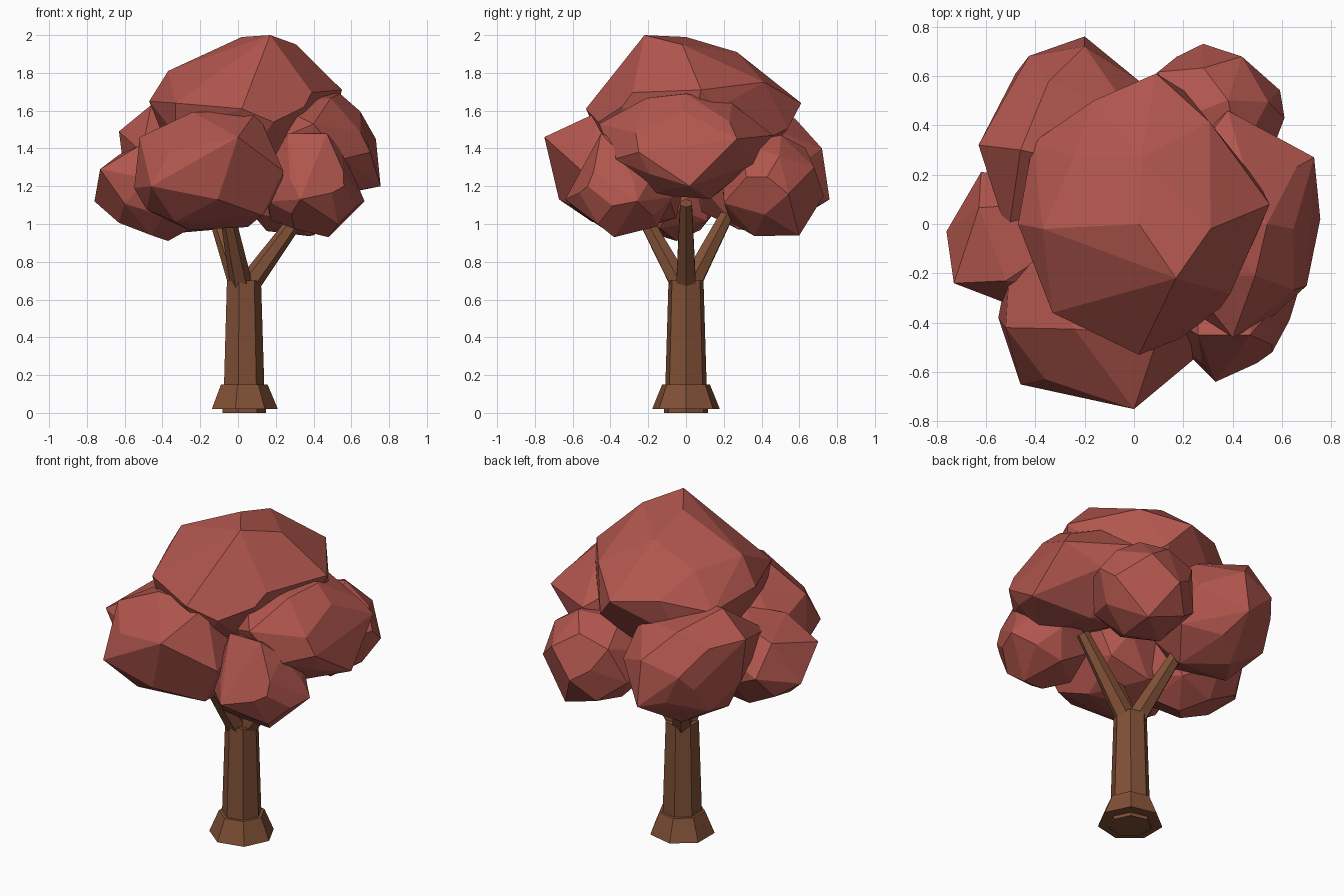
import bpy
import bmesh
import math
import random
from mathutils import Vector

old = bpy.data.objects.get("Cube")
if old:
    bpy.data.objects.remove(old, do_unlink=True)


def make_material(name, colour):
    mat = bpy.data.materials.new(name)
    mat.use_nodes = True
    mat.diffuse_color = colour
    mat.node_tree.nodes["Principled BSDF"].inputs["Base Color"].default_value = colour
    return mat


bark = make_material("brown bark", (0.215, 0.08, 0.037, 1))
leaves = make_material("red leaves", (0.44, 0.093, 0.075, 1))


def finish(bm, name, mat):
    bmesh.ops.recalc_face_normals(bm, faces=bm.faces[:])
    mesh = bpy.data.meshes.new(name)
    bm.to_mesh(mesh)
    bm.free()
    mesh.materials.append(mat)
    obj = bpy.data.objects.new(name, mesh)
    bpy.context.collection.objects.link(obj)


def loft(name, rings, sides, mat):
    """Skin a closed tube through (centre, radius, axis) rings."""
    bm = bmesh.new()
    loops = []
    for centre, radius, axis in rings:
        turn = Vector((0, 0, 1)).rotation_difference(Vector(axis))
        loop = []
        for i in range(sides):
            a = math.tau * i / sides
            offset = Vector((radius * math.cos(a), radius * math.sin(a), 0))
            loop.append(bm.verts.new(Vector(centre) + turn @ offset))
        loops.append(loop)
    for low, high in zip(loops, loops[1:]):
        for i in range(sides):
            j = (i + 1) % sides
            bm.faces.new((low[i], low[j], high[j], high[i]))
    bm.faces.new(loops[0][::-1])
    bm.faces.new(loops[-1])
    finish(bm, name, mat)


def leaf_clump(name, low, high, seed, corners, count=24):
    """Faceted boulder filling the box from low to high, pulled out to a few corners."""
    rng = random.Random(seed)
    centre = (Vector(low) + Vector(high)) / 2
    half = (Vector(high) - Vector(low)) / 2
    spin = rng.uniform(0, math.tau)
    bm = bmesh.new()
    for i in range(count):
        z = 1 - 2 * (i + 0.5) / count
        a = spin + i * math.pi * (3 - math.sqrt(5)) + rng.uniform(-0.2, 0.2)
        r = math.sqrt(1 - z * z)
        # slightly boxy rounding
        p = Vector([math.copysign(abs(c) ** 0.87, c)
                    for c in (r * math.cos(a), r * math.sin(a), z)])
        bm.verts.new(centre + p * half * rng.uniform(0.95, 1.03))
    for corner in corners:
        bm.verts.new(corner)
    hull = bmesh.ops.convex_hull(bm, input=bm.verts[:])
    unused = {g for g in hull["geom_interior"] if isinstance(g, bmesh.types.BMVert)}
    bmesh.ops.delete(bm, geom=list(unused), context="VERTS")
    # merge nearly flat neighbours into larger facets
    bmesh.ops.dissolve_limit(bm, angle_limit=math.radians(8),
                             verts=bm.verts[:], edges=bm.edges[:])
    finish(bm, name, leaves)


# Trunk with a flared root collar and a recessed foot
TRUNK_X = 0.027
UP = (0, 0, 1)
profile = [(0, 0.12), (0.02, 0.12), (0.02, 0.184), (0.15, 0.13), (0.15, 0.112), (0.7, 0.095)]
loft("trunk", [((TRUNK_X, 0, z), r, UP) for z, r in profile], 7, bark)

# Three branches fanning out from the trunk top
for name, degrees, reach in (("left_branch", 0, 0.345),
                             ("back_branch", 124, 0.3),
                             ("front_branch", 250, 0.28)):
    a = math.radians(degrees)
    out = Vector((math.cos(a), math.sin(a), 0))
    start = Vector((TRUNK_X, 0, 0.68)) + out * 0.03
    end = Vector((TRUNK_X, 0, 1.11)) + out * reach
    loft(name, [(start, 0.06, end - start), (end, 0.036, end - start)], 6, bark)

# Foliage clumps
leaf_clump("crown_leaves", (-0.43, -0.47, 1.24), (0.51, 0.56, 1.88), 3, [
    (0.17, -0.22, 2.0), (0.02, 0, 1.99), (0.02, -0.53, 1.61), (0.09, 0.61, 1.64),
    (0.55, 0.08, 1.71), (-0.47, 0, 1.65), (-0.33, -0.36, 1.64), (-0.41, 0.33, 1.6),
    (0.35, -0.34, 1.62), (-0.37, -0.02, 1.81), (0.31, -0.02, 1.95), (0.03, 0.27, 1.91)])
leaf_clump("front_leaves", (-0.54, -0.7, 0.94), (0.24, 0.05, 1.6), 5, [
    (0, -0.75, 1.46), (-0.46, -0.65, 1.2), (-0.52, -0.42, 1.46), (-0.55, -0.38, 1.19),
    (0.24, -0.55, 1.28), (0.1, -0.45, 1.6)])
leaf_clump("front_left_leaves", (0.12, -0.59, 0.94), (0.64, -0.05, 1.42), 8, [
    (0.67, -0.26, 1.12), (0.56, -0.52, 1.2), (0.33, -0.64, 1.13), (0.48, -0.38, 0.93),
    (0.26, -0.45, 1.48), (0.47, -0.45, 1.48)])
leaf_clump("left_leaves", (0.08, -0.43, 1.13), (0.72, 0.4, 1.7), 11, [
    (0.73, 0.27, 1.45), (0.755, 0.02, 1.2), (0.38, 0.46, 1.47), (0.4, -0.46, 1.53),
    (0.7, -0.25, 1.38), (0.54, 0, 1.69)])
leaf_clump("back_left_leaves", (0.01, 0.16, 0.93), (0.6, 0.71, 1.48), 14, [
    (0.48, 0.62, 1.3), (0.28, 0.73, 1.15), (0.61, 0.43, 1.25), (0.4, 0.6, 0.94)])
leaf_clump("back_right_leaves", (-0.6, 0.0, 0.94), (0.06, 0.71, 1.62), 17, [
    (-0.48, 0.61, 1.25), (-0.63, 0.32, 1.49), (-0.51, -0.05, 1.38), (-0.2, 0.76, 1.13),
    (-0.46, 0.3, 1.63), (0.02, 0.58, 1.3), (-0.2, 0.72, 1.4)])
leaf_clump("right_leaves", (-0.72, -0.34, 0.93), (-0.13, 0.22, 1.46), 20, [
    (-0.76, -0.03, 1.12), (-0.73, -0.24, 1.29), (-0.62, 0.21, 1.2), (-0.37, -0.05, 0.91)])
